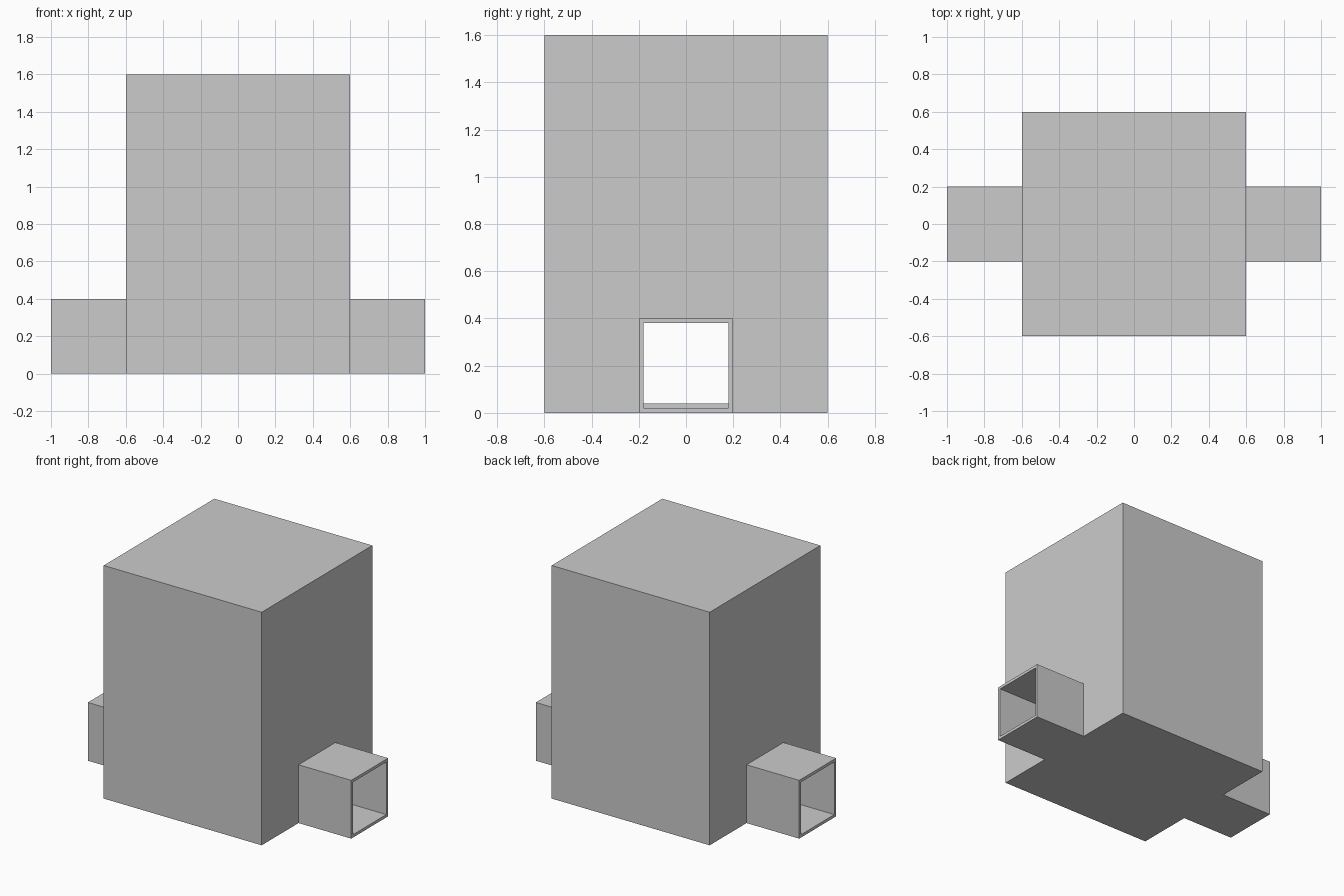
import bpy, bmesh

if "Cube" in bpy.data.objects:
    bpy.data.objects.remove(bpy.data.objects["Cube"])


def prism(name, outline, y0, y1):
    """Extrude an x-z outline from y0 to y1."""
    bm = bmesh.new()
    face = bm.faces.new([bm.verts.new((x, y0, z)) for x, z in outline])
    new = bmesh.ops.extrude_face_region(bm, geom=[face])["geom"]
    verts = [g for g in new if isinstance(g, bmesh.types.BMVert)]
    bmesh.ops.translate(bm, verts=verts, vec=(0, y1 - y0, 0))
    bmesh.ops.recalc_face_normals(bm, faces=bm.faces)
    me = bpy.data.meshes.new(name)
    bm.to_mesh(me)
    bm.free()
    ob = bpy.data.objects.new(name, me)
    bpy.context.collection.objects.link(ob)
    return ob


def box(name, hx, hy, z0, z1):
    return prism(name, [(-hx, z0), (hx, z0), (hx, z1), (-hx, z1)], -hy, hy)


def combine(target, tool, operation):
    mod = target.modifiers.new(tool.name, "BOOLEAN")
    mod.operation = operation
    mod.solver = "EXACT"
    mod.object = tool
    bpy.context.view_layer.objects.active = target
    bpy.ops.object.modifier_apply(modifier=mod.name)
    bpy.data.objects.remove(tool, do_unlink=True)


# Tall housing with a low square duct through both sides
housing = box("ducted_housing", 0.6, 0.6, 0, 1.6)
combine(housing, box("duct_outer", 1.0, 0.2, 0, 0.4), "UNION")

# Inner chamber
combine(housing, box("chamber_cutter", 0.56, 0.56, 0.04, 1.56), "DIFFERENCE")

# Duct bore: thin floor in the ducts, stepping up to the chamber floor
half = [(0.6, 0.04), (0.6, 0.02), (1.1, 0.02), (1.1, 0.38)]
bore = half + [(-x, z) for x, z in reversed(half)]
combine(housing, prism("bore_cutter", bore, -0.18, 0.18), "DIFFERENCE")
